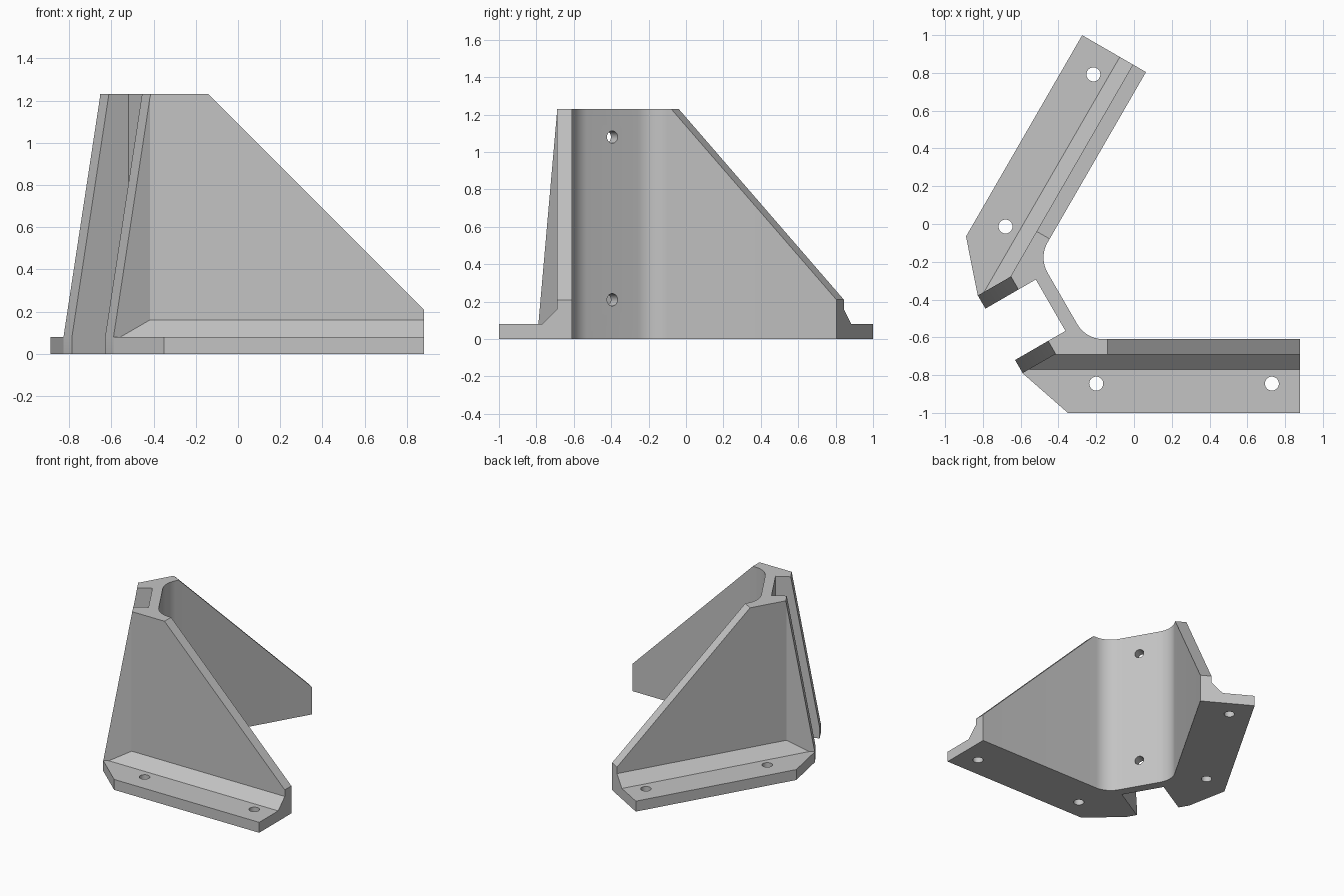
import bpy
import bmesh
from math import cos, sin, radians
from mathutils import Matrix, Vector

if "Cube" in bpy.data.objects:
    bpy.data.objects.remove(bpy.data.objects["Cube"], do_unlink=True)

# Symmetry axis: runs at 30 degrees through ORIGIN
ORIGIN = Vector((0.39, 0.05, 0))
U = Vector((cos(radians(30)), sin(radians(30)), 0))
V = Vector((-U.y, U.x, 0))
UP = Vector((0, 0, 1))
HEIGHT = 1.23
BASE = 0.08
MIRROR = (Matrix.Translation(ORIGIN)
          @ Matrix(((U.x**2 - U.y**2, 2 * U.x * U.y, 0, 0),
                    (2 * U.x * U.y, U.y**2 - U.x**2, 0, 0),
                    (0, 0, 1, 0), (0, 0, 0, 1)))
          @ Matrix.Translation(-ORIGIN))

grey = bpy.data.materials.new("plain_grey")
grey.use_nodes = True
grey.diffuse_color = (0.55, 0.55, 0.55, 1)
grey.node_tree.nodes["Principled BSDF"].inputs["Base Color"].default_value = (0.55, 0.55, 0.55, 1)


def axis_point(u, v, z=0):
    return ORIGIN + U * u + V * v + UP * z


def prism(points, direction):
    bm = bmesh.new()
    face = bm.faces.new([bm.verts.new(p) for p in points])
    new = bmesh.ops.extrude_face_region(bm, geom=[face], use_keep_orig=True)["geom"]
    bmesh.ops.translate(bm, vec=direction, verts=[g for g in new if isinstance(g, bmesh.types.BMVert)])
    bmesh.ops.recalc_face_normals(bm, faces=bm.faces)
    return bm


def slice_off(bm, point, normal):
    """Remove everything on the normal's side of a plane and cap the cut."""
    bmesh.ops.bisect_plane(bm, geom=bm.verts[:] + bm.edges[:] + bm.faces[:], dist=1e-5,
                           plane_co=point, plane_no=normal, clear_outer=True)
    bmesh.ops.holes_fill(bm, edges=[e for e in bm.edges if e.is_boundary], sides=0)
    bmesh.ops.recalc_face_normals(bm, faces=bm.faces)


def finish(bm, name):
    mesh = bpy.data.meshes.new(name)
    bm.to_mesh(mesh)
    bm.free()
    mesh.materials.append(grey)
    obj = bpy.data.objects.new(name, mesh)
    bpy.context.collection.objects.link(obj)
    return obj


def activate(obj):
    bpy.ops.object.select_all(action='DESELECT')
    obj.select_set(True)
    bpy.context.view_layer.objects.active = obj


def drill(obj, centre, direction, radius):
    bpy.ops.mesh.primitive_cylinder_add(vertices=32, radius=radius, depth=0.4, location=centre,
                                        rotation=direction.to_track_quat('Z', 'Y').to_euler())
    cutter = bpy.context.object
    cutter.hide_render = True
    cutter.data.materials.append(grey)
    activate(obj)
    mod = obj.modifiers.new("hole", 'BOOLEAN')
    mod.operation = 'DIFFERENCE'
    mod.solver = 'EXACT'
    mod.object = cutter
    bpy.ops.object.modifier_apply(modifier=mod.name)
    bpy.data.objects.remove(cutter, do_unlink=True)


def smooth(obj):
    activate(obj)
    bpy.ops.object.shade_smooth_by_angle(angle=radians(25))


# Wall: web, two rear fins and two splayed wings in one outline
bend = Vector((-0.418, -0.69, 0))
half = [Vector((-0.162 + 0.16 * cos(radians(a)), -0.45 + 0.16 * sin(radians(a)), 0))
        for a in range(210, 271, 6)]
half += [Vector((0.88, -0.61, 0)), Vector((0.88, -0.69, 0)), bend,
         axis_point(-1.268, -0.237), axis_point(-1.268, -0.157), axis_point(-0.96, -0.157)]
wall = prism(half + [MIRROR @ p for p in reversed(half)], UP * HEIGHT)

# Sloping top edges of both wings, then the leaning rear edge of the fins
slope_point, slope_normal = Vector((0.88, -0.65, 0.21)), Vector((1, 0, 1))
slice_off(wall, slope_point, slope_normal)
slice_off(wall, MIRROR @ slope_point, MIRROR.to_3x3() @ slope_normal)
slice_off(wall, axis_point(-1.268, 0, BASE), -U * (HEIGHT - BASE) + UP * 0.202)
wall = finish(wall, "bracket_wall")
for z in (0.21, 1.08):
    drill(wall, axis_point(-0.92, 0, z), U, 0.033)
smooth(wall)

# Foot flanges with a bevelled root, trimmed at the rear corner
section = [(-1, 0), (-0.69, 0), (-0.69, 0.16), (-0.77, BASE), (-1, BASE)]
for name, mirrored in (("front_flange", False), ("rear_flange", True)):
    foot = prism([Vector((-0.8, y, z)) for y, z in section], Vector((1.68, 0, 0)))
    slice_off(foot, Vector((-0.35, -1, 0)), Vector((-0.21, -0.24, 0)))
    slice_off(foot, bend, V)
    if mirrored:
        bmesh.ops.transform(foot, matrix=MIRROR, verts=foot.verts)
        bmesh.ops.recalc_face_normals(foot, faces=foot.faces)
    foot = finish(foot, name)
    for x in (-0.2, 0.73):
        centre = Vector((x, -0.845, 0.04))
        drill(foot, MIRROR @ centre if mirrored else centre, UP, 0.037)
    smooth(foot)
